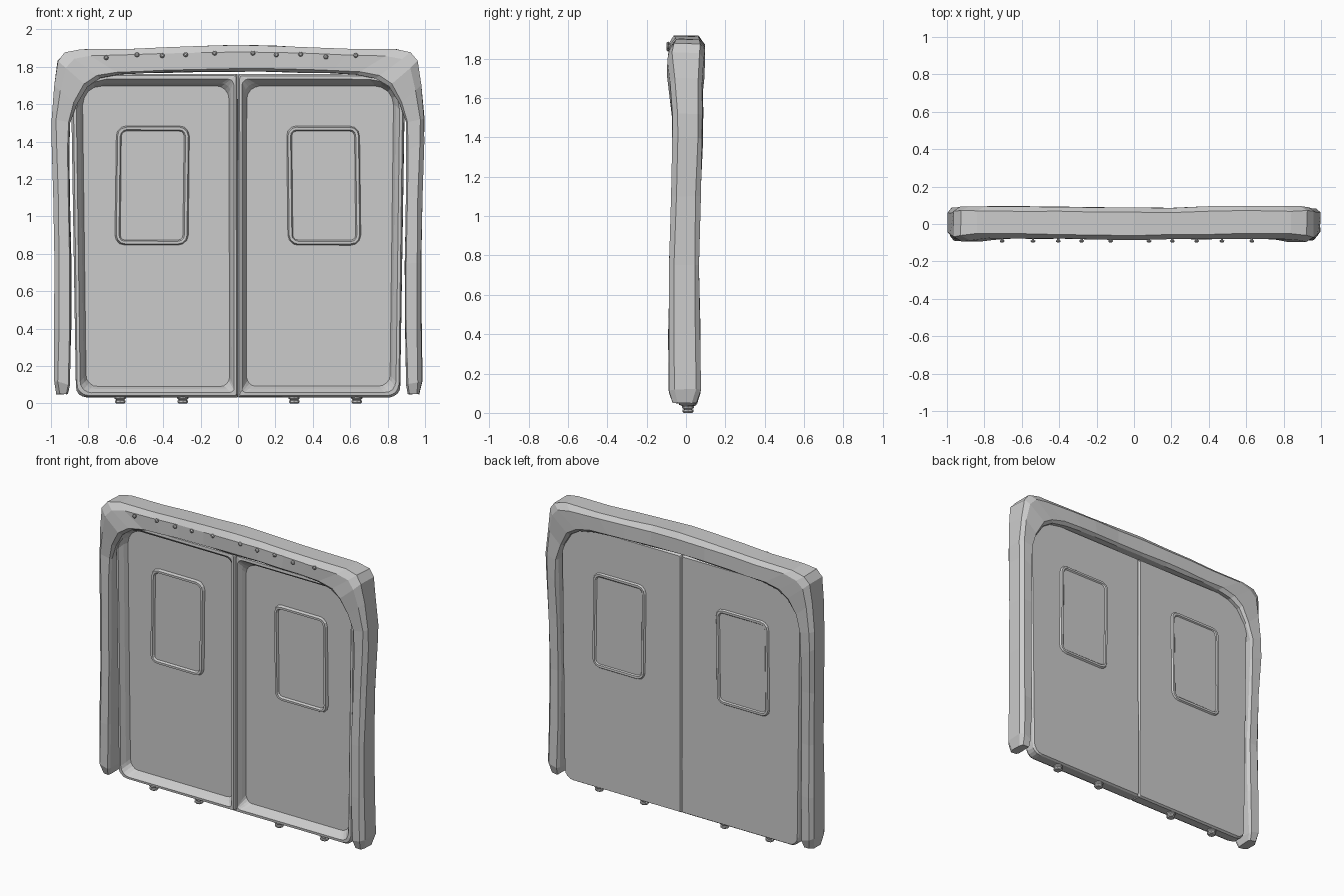
import bpy, bmesh, random
from math import sin, cos, pi
from mathutils import Vector

if "Cube" in bpy.data.objects:
    bpy.data.objects.remove(bpy.data.objects["Cube"])

random.seed(4)


def finish(name, bm):
    bmesh.ops.recalc_face_normals(bm, faces=bm.faces)
    me = bpy.data.meshes.new(name)
    bm.to_mesh(me)
    bm.free()
    ob = bpy.data.objects.new(name, me)
    bpy.context.collection.objects.link(ob)
    return ob


def skin(name, loops, closed=False, jitter=0.0):
    """Bridge equal-length point loops; cap the ends unless closed."""
    bm = bmesh.new()
    j = lambda: random.uniform(-jitter, jitter)
    rows = [[bm.verts.new(Vector(p) + Vector((j(), j(), j()))) for p in l] for l in loops]
    n = len(rows[0])
    pairs = list(zip(rows, rows[1:])) + ([(rows[-1], rows[0])] if closed else [])
    for a, b in pairs:
        for i in range(n):
            k = (i + 1) % n
            bm.faces.new((a[i], a[k], b[k], b[i]))
    if not closed:
        bm.faces.new(rows[0])
        bm.faces.new(rows[-1])
    return finish(name, bm)


def rounded(x0, x1, z0, z1, y, radii, seg=4):
    """Rounded rectangle loop; radii = bottom-left, bottom-right, top-right, top-left."""
    corners = [(x0, z0, 1, 1), (x1, z0, -1, 1), (x1, z1, -1, -1), (x0, z1, 1, -1)]
    pts = []
    for c, ((cx, cz, sx, sz), r) in enumerate(zip(corners, radii)):
        for i in range(seg + 1):
            a = pi + c * pi / 2 + i / seg * pi / 2
            pts.append((cx + sx * r + r * cos(a), y, cz + sz * r + r * sin(a)))
    return pts


# Surround: outer x,z / inner x,z / front y / back y, from foot to top centre
half = [
    (.970, .05, .910, .05, -.065, .055), (.985, .12, .90, .10, -.086, .074),
    (.982, .40, .892, .40, -.089, .072), (.980, .75, .893, .75, -.085, .067),
    (.985, 1.10, .898, 1.10, -.073, .073), (.995, 1.40, .902, 1.35, -.069, .083),
    (.997, 1.52, .898, 1.50, -.070, .085), (.980, 1.70, .865, 1.60, -.083, .085),
    (.962, 1.83, .805, 1.695, -.095, .092), (.925, 1.875, .735, 1.738, -.085, .095),
    (.84, 1.893, .63, 1.760, -.078, .095), (.60, 1.895, .50, 1.765, -.077, .095),
    (.40, 1.903, .38, 1.769, -.079, .092), (.20, 1.911, .20, 1.773, -.082, .088)]
mid = [(0, 1.915, 0, 1.775, -.085, .088)]
stations = [(-a, b, -c, d, e, f) for a, b, c, d, e, f in half] + mid + half[::-1]


def section(ox, oz, ix, iz, yf, yb):
    def p(t, y):
        return (ix + (ox - ix) * t, y, iz + (oz - iz) * t)
    c = .025
    return [p(0, yf + c * .8), p(.1, yf), p(.75, yf), p(1, yf + c),
            p(1, yb - c), p(.78, yb), p(.1, yb), p(0, yb - c * .8)]


skin("door_surround", [section(*s) for s in stations], jitter=.003)

# Door leaves: thin panel with a deep bevelled rim facing the front
layers = [(.008, .052), (0, .040), (0, -.015), (.010, -.034), (.028, -.036), (.05, -.008), (.065, .020)]


def taper(p, s):
    x, y, z = p
    k = .975 + .025 * min(z / 1.4, 1)
    return (s * x * k, y, z)


for s, side in ((-1, "left"), (1, "right")):
    loops = []
    for d, y in layers:
        loop = rounded(.002 + d * .7, .889 - d * .9, .033 + d * .9, 1.762 - d, y,
                       (.004 + d * .7, .06, max(.22 - d * 2, .1), .004 + d))
        loops.append([taper(p, s) for p in loop])
    skin(side + "_door", loops, jitter=.0015)

    # Window gasket standing proud on both faces, plus the pane
    ring = [(.0, .022), (.008, .002), (.022, .002), (.030, .018),
            (.030, .054), (.022, .062), (.008, .062), (.0, .050)]
    loops = []
    for d, y in ring:
        l = rounded(.262 + d, .655 - d, .845 + d, 1.485 - d, y, [.055 - d] * 4, 3)
        loops.append([(s * (x + .012 * (1.17 - z)), y, z) for x, y, z in l])
    skin(side + "_window_gasket", loops, closed=True, jitter=.001)
    pane = [[(s * p[0], p[1], p[2]) for p in rounded(.285, .632, .868, 1.462, y, [.03] * 4, 2)]
            for y in (.016, .055)]
    skin(side + "_window_pane", pane)


def lathe(name, center, profile, axis, n=8):
    loops = []
    for r, h in profile:
        ring = []
        for i in range(n):
            u, v = r * cos(2 * pi * i / n), r * sin(2 * pi * i / n)
            off = Vector((u, v, h)) if axis == 'z' else Vector((u, h, v))
            ring.append(Vector(center) + off)
        loops.append(ring)
    skin(name, loops)


# Bolt-like feet under the doors
for i, x in enumerate((-.63, -.295, .30, .635)):
    lathe(f"foot_{i + 1}", (x, .010, 0),
          [(.022, 0), (.028, .006), (.028, .016), (.020, .018), (.030, .026), (.030, .034), (.018, .05)], 'z')

# Rivets along the lintel
rivets = [(-.705, 1.849), (-.54, 1.864), (-.405, 1.86), (-.28, 1.865), (-.125, 1.873),
          (.08, 1.873), (.205, 1.864), (.335, 1.867), (.47, 1.853), (.63, 1.861)]
for i, (x, z) in enumerate(rivets):
    lathe(f"rivet_{i + 1}", (x, -.085, z),
          [(.006, .03), (.006, -.001), (.013, -.003), (.012, -.009), (.006, -.014)], 'y')
